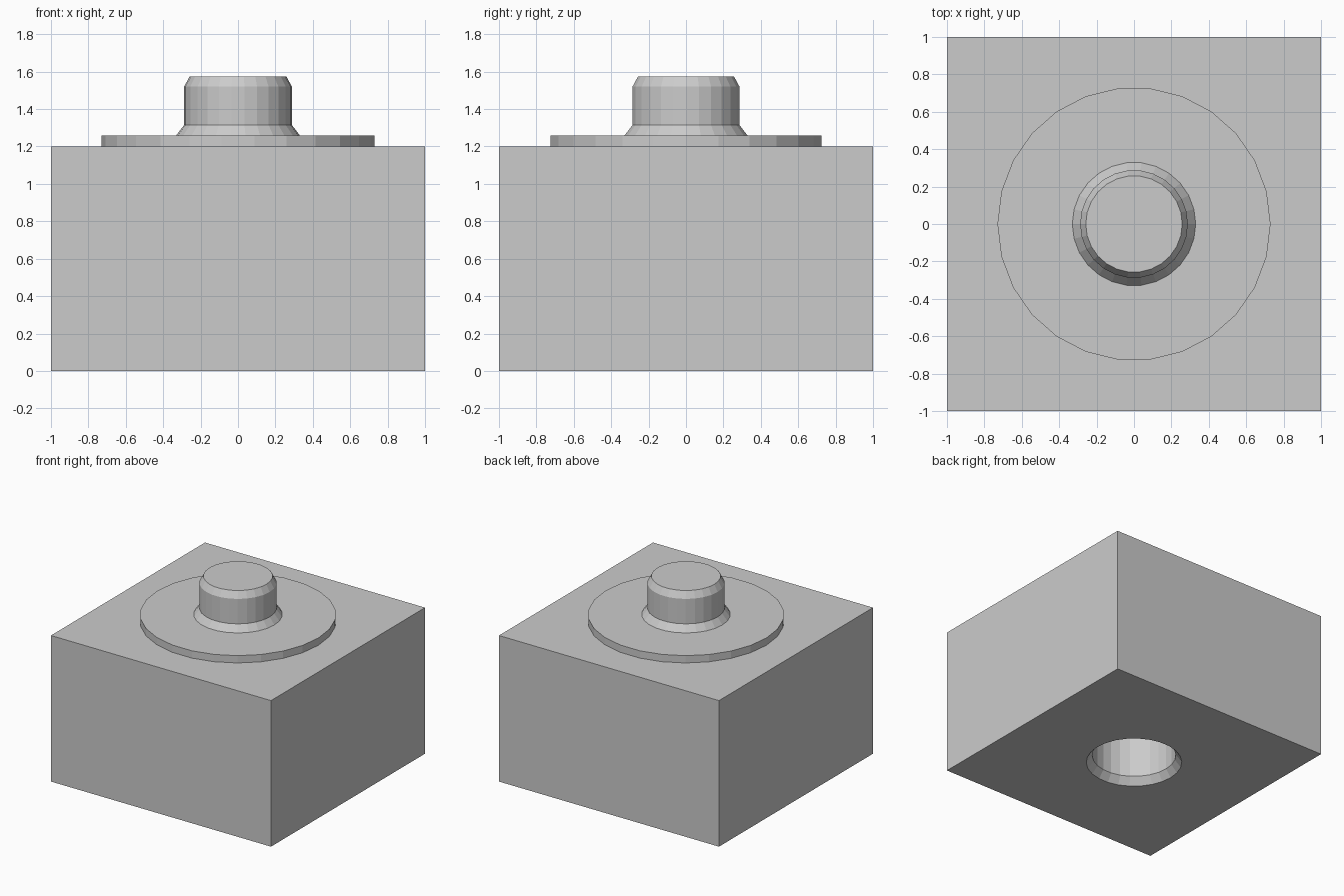
import bpy
import bmesh
import math

SIDES = 26

cube = bpy.data.objects.get("Cube")
if cube:
    bpy.data.objects.remove(cube, do_unlink=True)

grey = bpy.data.materials.new("plain grey")
grey.use_nodes = True
colour = (0.6, 0.6, 0.6, 1)
grey.diffuse_color = colour
grey.node_tree.nodes["Principled BSDF"].inputs["Base Color"].default_value = colour


def make_object(name, bm):
    bmesh.ops.recalc_face_normals(bm, faces=bm.faces)
    mesh = bpy.data.meshes.new(name)
    bm.to_mesh(mesh)
    bm.free()
    mesh.materials.append(grey)
    obj = bpy.data.objects.new(name, mesh)
    bpy.context.collection.objects.link(obj)
    return obj


def turned(name, profile):
    """Closed solid turned about z from (radius, height) pairs, bottom to top."""
    bm = bmesh.new()
    angles = [math.tau * i / SIDES for i in range(SIDES)]
    rings = [[bm.verts.new((r * math.cos(a), r * math.sin(a), z)) for a in angles]
             for r, z in profile]
    for low, high in zip(rings, rings[1:]):
        for i in range(SIDES):
            j = (i + 1) % SIDES
            bm.faces.new((low[i], low[j], high[j], high[i]))
    bm.faces.new(rings[0][::-1])
    bm.faces.new(rings[-1])
    return make_object(name, bm)


# Solid block
bm = bmesh.new()
bmesh.ops.create_cube(bm, size=2)
for v in bm.verts:
    v.co.z = 0.6 * (v.co.z + 1)
block = make_object("block", bm)

# Chamfered socket cut into the underside
cutter = turned("socket_cutter", [(0.395, -0.05), (0.36, 0), (0.315, 0.06), (0.315, 0.42)])
cutter.hide_render = True
cut = block.modifiers.new("socket", "BOOLEAN")
cut.operation = "DIFFERENCE"
cut.solver = "EXACT"
cut.object = cutter
bpy.context.view_layer.objects.active = block
block.select_set(True)
bpy.ops.object.modifier_apply(modifier=cut.name)
bpy.data.objects.remove(cutter, do_unlink=True)

# Flange disc and chamfered pin, turned as one piece
turned("flange_and_pin", [(0.73, 1.2), (0.73, 1.26), (0.33, 1.26),
                          (0.288, 1.315), (0.288, 1.52), (0.258, 1.575)])
